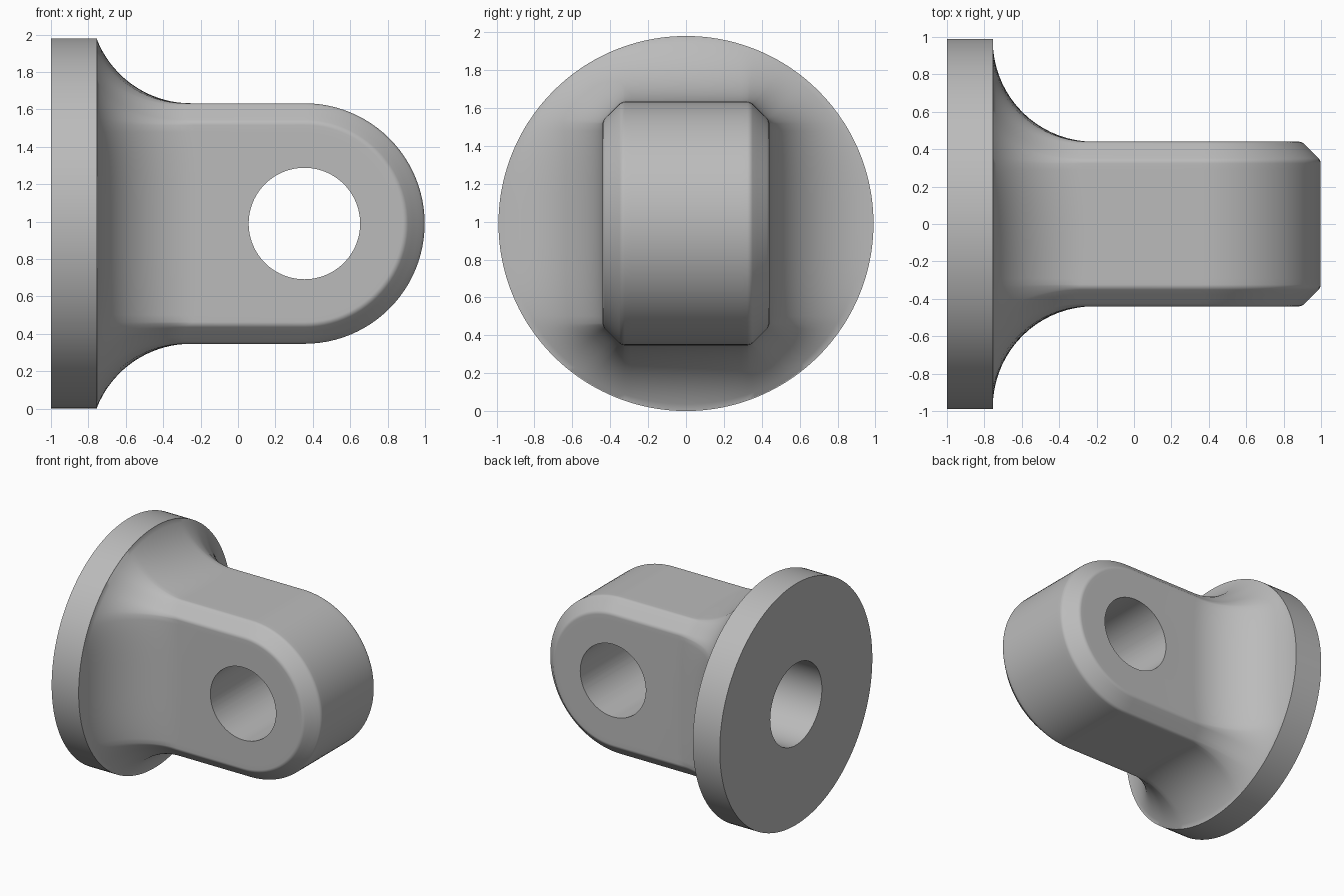
import bpy, bmesh
from math import sin, cos, acos, pi, sqrt, radians
from mathutils import Vector, Matrix

default = bpy.data.objects.get("Cube")
if default:
    bpy.data.objects.remove(default)

FLANGE_R, FOOT_R, CZ = 0.99, 0.986, 0.99
BACK_X, FLANGE_X, EYE_X = -1.0, -0.755, 0.355
HALF_Y, HALF_Z, CHAMFER, SOFT = 0.44, 0.643, 0.1, 0.04
FILLET = 0.54

grey = bpy.data.materials.new("plain grey")
grey.use_nodes = True
grey.diffuse_color = (0.5, 0.5, 0.5, 1)
grey.node_tree.nodes["Principled BSDF"].inputs["Base Color"].default_value = grey.diffuse_color


def half_section():
    """Upper half of the chamfered arm section as (point, normal) pairs in y, z."""
    hy, hz = HALF_Y - SOFT, HALF_Z - SOFT
    c = CHAMFER - (2 - sqrt(2)) * SOFT
    a, b = Vector((hy, hz - c)), Vector((hy - c, hz))
    pts = [(Vector((hy, a.y * i / 14)), 0) for i in range(14)]
    pts += [(a, 45 * i / 6) for i in range(7)]
    pts += [(a.lerp(b, i / 3), 45) for i in (1, 2)]
    pts += [(b, 45 + 45 * i / 6) for i in range(7)]
    pts += [(Vector((b.x * (1 - i / 10), b.y)), 90) for i in range(1, 11)]
    quarter = []
    for p, angle in pts:
        n = Vector((cos(radians(angle)), sin(radians(angle))))
        quarter.append((p + n * SOFT, n))
    flip = lambda v: Vector((-v.x, v.y))
    return quarter + [(flip(p), flip(n)) for p, n in reversed(quarter[:-1])]


def fillet_path(p, n, steps=18):
    """Concave arc from the flange face to the arm, for one section point."""
    b = p.dot(n)
    reach = min(-b + sqrt(b * b - p.length_squared + FOOT_R ** 2), FILLET)
    top = acos(1 - reach / FILLET)
    start = FLANGE_X + FILLET * sin(top)
    path = []
    for i in range(steps + 1):
        t = top * (1 - i / steps)
        q = p + n * FILLET * (1 - cos(t))
        path.append((start - FILLET * sin(t), q.x, q.y))
    rim = Vector((path[0][1], path[0][2])).normalized() * FLANGE_R
    return [(BACK_X, *rim), (FLANGE_X, *rim)] + path + [(EYE_X, *p)]


def skin(bm, rows, closed):
    """Quads between neighbouring rows of points."""
    grid = [[bm.verts.new(co) for co in row] for row in rows]
    pairs = list(zip(grid, grid[1:] + grid[:1])) if closed else list(zip(grid, grid[1:]))
    for r, s in pairs:
        for i in range(len(r) - 1):
            bm.faces.new((r[i], r[i + 1], s[i + 1], s[i]))
    return grid


half = half_section()
down = lambda v: Vector((v.x, -v.y))
full = half + [(down(p), down(n)) for p, n in reversed(half[1:-1])]

# Flange, fillet and arm as one skin, closed at the back
bm = bmesh.new()
grid = skin(bm, [fillet_path(p, n) for p, n in full], True)
bm.faces.new([row[0] for row in grid])

# Rounded end: the upper half section swung around the eye axis
TURN = 48
skin(bm, [[(EYE_X + p.y * sin(pi * k / TURN), p.x, p.y * cos(pi * k / TURN))
           for k in range(TURN + 1)] for p, n in half], False)

bmesh.ops.remove_doubles(bm, verts=bm.verts, dist=1e-5)
bmesh.ops.dissolve_degenerate(bm, edges=bm.edges, dist=1e-6)
bmesh.ops.recalc_face_normals(bm, faces=bm.faces)
mesh = bpy.data.meshes.new("flanged_eye_mount")
bm.to_mesh(mesh)
bm.free()
mount = bpy.data.objects.new("flanged_eye_mount", mesh)
mount.location.z = CZ
bpy.context.collection.objects.link(mount)
mesh.materials.append(grey)
bpy.context.view_layer.objects.active = mount


def cut_hole(name, radius, depth, location, rotation):
    bpy.ops.mesh.primitive_cylinder_add(vertices=96, radius=radius, depth=depth,
                                        location=location, rotation=rotation)
    cutter = bpy.context.object
    cutter.name = name
    cutter.hide_render = True
    cutter.data.materials.append(grey)
    bpy.context.view_layer.objects.active = mount
    mod = mount.modifiers.new(name, 'BOOLEAN')
    mod.operation, mod.solver, mod.object = 'DIFFERENCE', 'EXACT', cutter
    bpy.ops.object.modifier_apply(modifier=name)
    bpy.data.objects.remove(cutter)


# Cross pin hole and blind bore in the back
cut_hole("pin_hole", 0.298, 2, (EYE_X, 0, CZ), (pi / 2, 0, 0))
cut_hole("back_bore", 0.335, 1, (-0.7, 0, CZ), (0, pi / 2, 0))

bpy.ops.object.select_all(action='DESELECT')
mount.select_set(True)
bpy.context.view_layer.objects.active = mount
bpy.ops.object.shade_smooth_by_angle(angle=radians(30))
